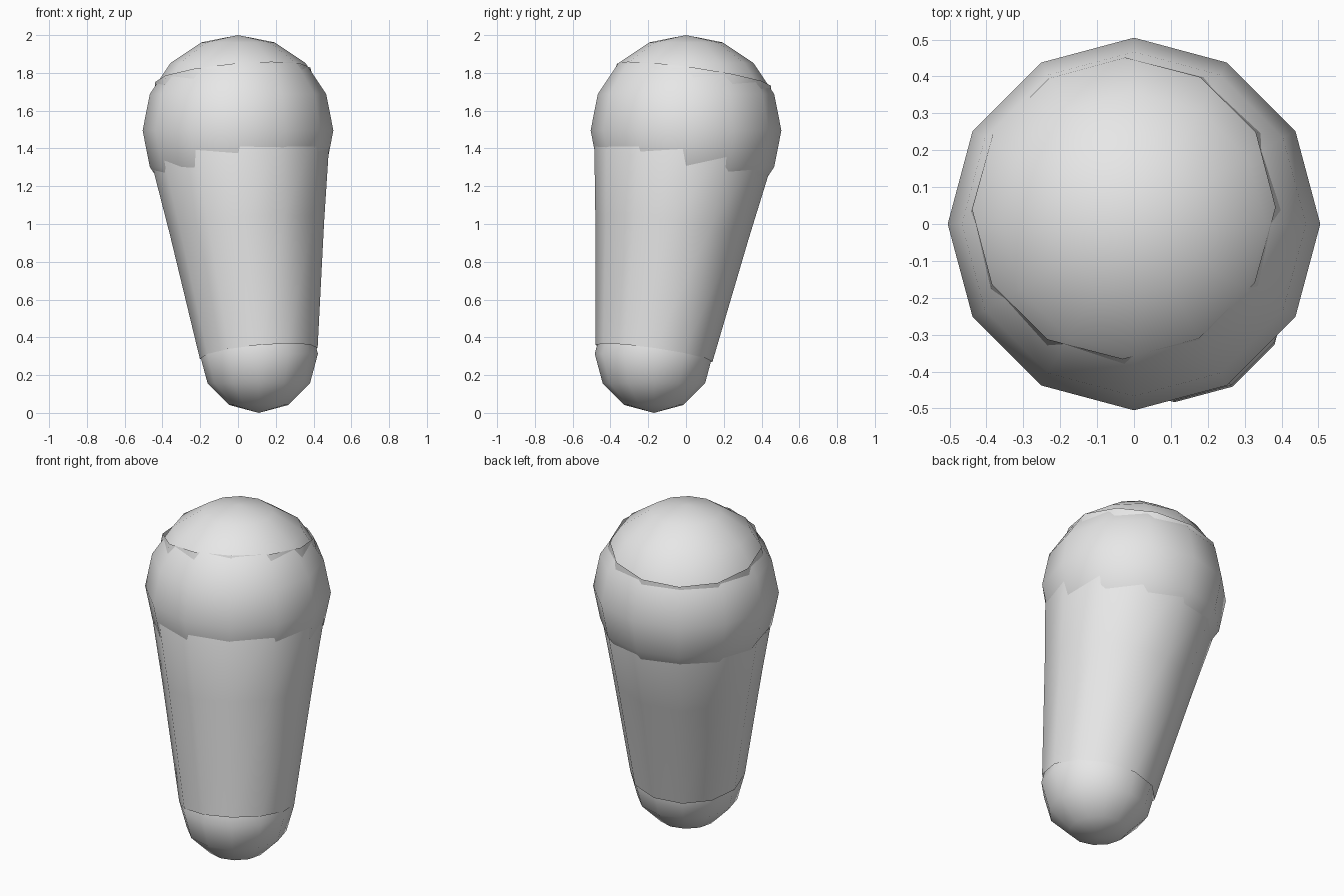
import bpy
import bmesh
import math
from mathutils import Vector

cube = bpy.data.objects.get("Cube")
if cube:
    bpy.data.objects.remove(cube, do_unlink=True)

grey = bpy.data.materials.new("light_grey")
grey.use_nodes = True
colour = (0.8, 0.8, 0.8, 1)
grey.diffuse_color = colour
grey.node_tree.nodes["Principled BSDF"].inputs["Base Color"].default_value = colour

SIDES = 12
TOP = Vector((0, 0, 1.495))
BOTTOM = Vector((0.11, -0.17, 0.313))


def finish(name, bm):
    """Turn a bmesh into a smooth shaded object."""
    mesh = bpy.data.meshes.new(name)
    bm.to_mesh(mesh)
    bm.free()
    mesh.materials.append(grey)
    mesh.shade_smooth()
    obj = bpy.data.objects.new(name, mesh)
    bpy.context.collection.objects.link(obj)
    return obj


def ball(name, centre, radius, rings):
    bm = bmesh.new()
    bmesh.ops.create_uvsphere(bm, u_segments=SIDES, v_segments=rings, radius=radius)
    bmesh.ops.translate(bm, vec=centre, verts=bm.verts)
    finish(name, bm)


# Rounded ends
ball("upper_ball", TOP, 0.505, 8)
ball("lower_ball", BOTTOM, 0.313, 6)

# Tapered sleeve along the leaning axis: (height of ring centre, radius)
profile = [(0.315, 0.313), (0.98, 0.41), (1.43, 0.482), (1.79, 0.412)]
axis = TOP - BOTTOM
tilt = Vector((0, 0, 1)).rotation_difference(axis)
bm = bmesh.new()
loops = []
for z, radius in profile:
    centre = BOTTOM + axis * ((z - BOTTOM.z) / axis.z)
    loop = []
    for i in range(SIDES):
        a = math.tau * i / SIDES
        offset = Vector((math.cos(a), math.sin(a), 0)) * radius
        loop.append(bm.verts.new(centre + tilt @ offset))
    loops.append(loop)
for low, high in zip(loops, loops[1:]):
    for i in range(SIDES):
        j = (i + 1) % SIDES
        bm.faces.new((low[i], low[j], high[j], high[i]))
finish("tapered_sleeve", bm)
